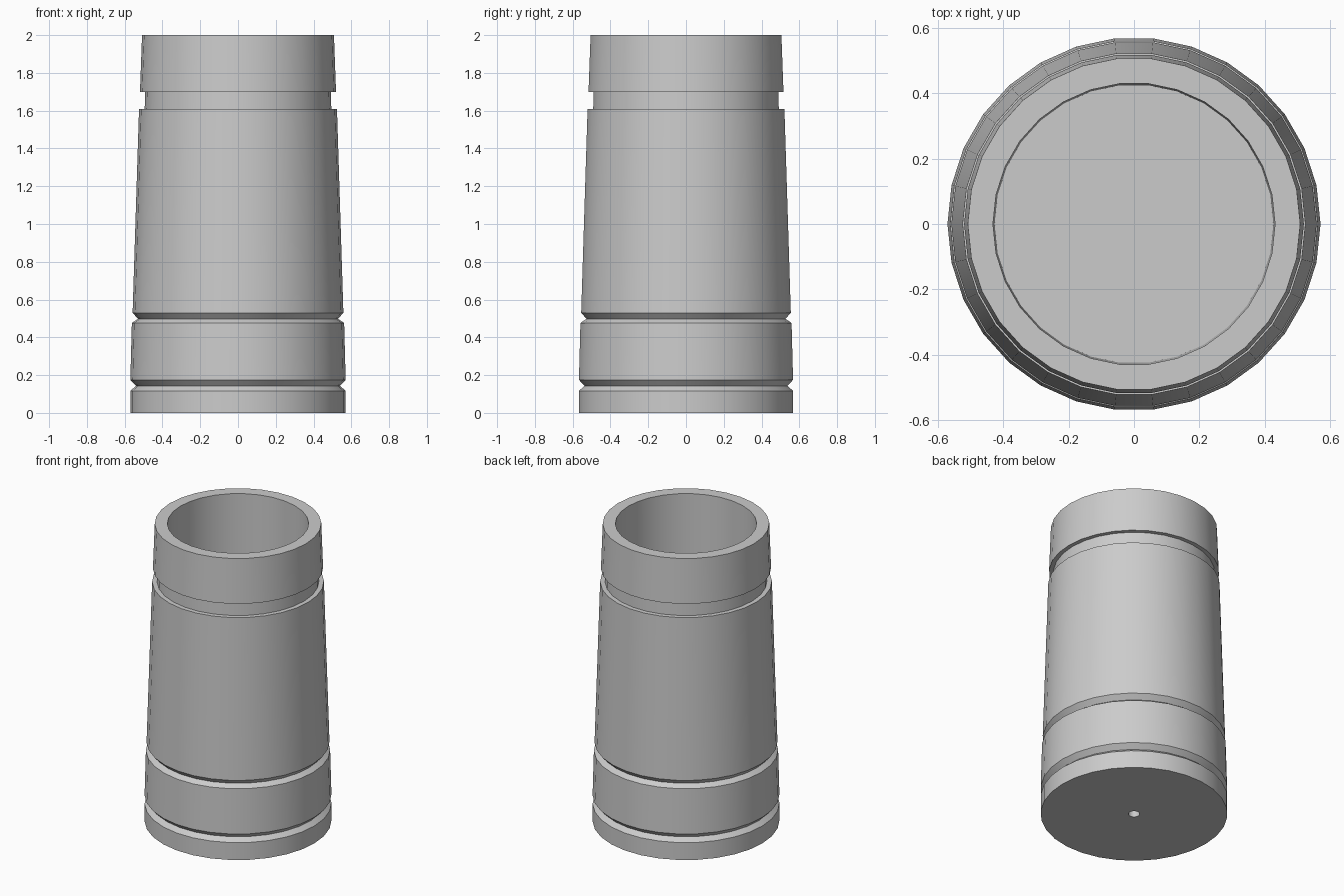
import bpy, bmesh, math

cube = bpy.data.objects.get("Cube")
if cube:
    bpy.data.objects.remove(cube, do_unlink=True)

SEGMENTS = 30

grey = bpy.data.materials.new("light grey")
grey.use_nodes = True
colour = (0.6, 0.6, 0.6, 1)
grey.diffuse_color = colour
grey.node_tree.nodes["Principled BSDF"].inputs["Base Color"].default_value = colour


def lathe(name, profile):
    """Turn (radius, height) points around the z axis."""
    bm = bmesh.new()
    verts = [bm.verts.new((r, 0, z)) for r, z in profile]
    edges = [bm.edges.new(pair) for pair in zip(verts, verts[1:])]
    bmesh.ops.spin(bm, geom=verts + edges, axis=(0, 0, 1), cent=(0, 0, 0),
                   angle=math.tau, steps=SEGMENTS, use_duplicate=False)
    bmesh.ops.remove_doubles(bm, verts=bm.verts[:], dist=0.0005)
    bmesh.ops.recalc_face_normals(bm, faces=bm.faces[:])
    mesh = bpy.data.meshes.new(name)
    bm.to_mesh(mesh)
    bm.free()
    mesh.materials.append(grey)
    obj = bpy.data.objects.new(name, mesh)
    bpy.context.collection.objects.link(obj)
    bpy.ops.object.select_all(action='DESELECT')
    obj.select_set(True)
    bpy.context.view_layer.objects.active = obj
    bpy.ops.object.shade_smooth_by_angle(angle=math.radians(25))
    return obj


# Small blind hole under the base, then the foot ring
base = [(0, 0.04), (0.035, 0.04), (0.035, 0), (0.57, 0), (0.57, 0.117)]
# Lower V groove and wide band
band = [(0.54, 0.143), (0.57, 0.175), (0.562, 0.476)]
# Upper V groove and tapered body
body = [(0.53, 0.498), (0.558, 0.53), (0.524, 1.61)]
# Square groove below the collar
collar = [(0.494, 1.61), (0.492, 1.70), (0.519, 1.70), (0.508, 2.0)]
# Deep open bore
bore = [(0.431, 2.0), (0.426, 0.12), (0, 0.12)]

lathe("tapered_cup", base + band + body + collar + bore)
